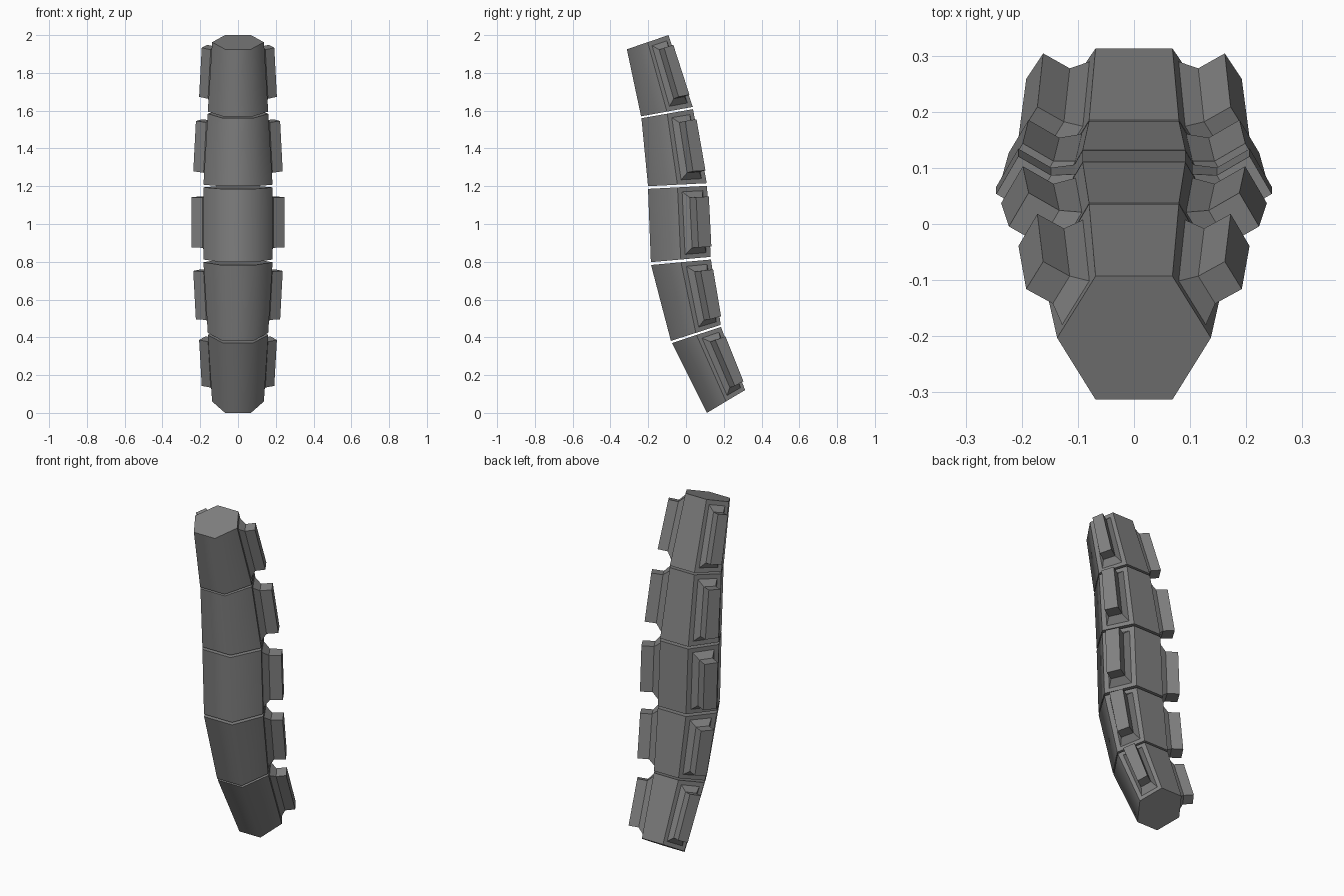
import bpy, bmesh, math
from mathutils import Vector

cube = bpy.data.objects.get("Cube")
if cube:
    bpy.data.objects.remove(cube, do_unlink=True)

grey = bpy.data.materials.new("dull_grey")
grey.use_nodes = True
colour = (0.22, 0.22, 0.22, 1)
grey.diffuse_color = colour
grey.node_tree.nodes["Principled BSDF"].inputs["Base Color"].default_value = colour

# Each segment: (front y, front z, back y, back z, half width) at its bottom and top
SEGMENTS = [
    ((0.111, 0.0, 0.313, 0.121, 0.137), (-0.074, 0.370, 0.185, 0.455, 0.160)),
    ((-0.080, 0.381, 0.184, 0.466, 0.160), (-0.185, 0.783, 0.132, 0.812, 0.183)),
    ((-0.186, 0.798, 0.131, 0.826, 0.183), (-0.201, 1.186, 0.111, 1.202, 0.183)),
    ((-0.201, 1.200, 0.110, 1.216, 0.183), (-0.236, 1.560, 0.037, 1.608, 0.160)),
    ((-0.238, 1.570, 0.036, 1.620, 0.160), (-0.313, 1.925, -0.093, 2.0, 0.137)),
]


def hexagon(bm, ring):
    """Six corners, starting at the front on the left and going round."""
    fy, fz, by, bz, w = ring
    front, back = Vector((0, fy, fz)), Vector((0, by, bz))
    mid, side, half = (front + back) / 2, Vector((w, 0, 0)), Vector((w / 2, 0, 0))
    corners = [front + half, mid + side, back + half,
               back - half, mid - side, front - half]
    return [bm.verts.new(c) for c in corners]


def inset_ring(corners, normal, width, length, lift):
    """Shrink a four-cornered panel about its middle and lift it outward."""
    a, b, c, d = corners

    def point(u, v):
        return a.lerp(b, u).lerp(d.lerp(c, u), v) + normal * lift

    u0, v0 = (1 - width) / 2, (1 - length) / 2
    return [point(u0, v0), point(1 - u0, v0), point(1 - u0, 1 - v0), point(u0, 1 - v0)]


def bridge(bm, lower, upper):
    n = len(lower)
    return [bm.faces.new((lower[i], lower[(i + 1) % n], upper[(i + 1) % n], upper[i]))
            for i in range(n)]


def raise_fin(bm, face, size):
    """Add a sloped plinth and a straight fin to a panel."""
    face.normal_update()
    normal = face.normal.copy()
    corners = [v.co.copy() for v in face.verts]
    outer = list(face.verts)
    bm.faces.remove(face)
    steps = [(0.70, 0.87, 0), (0.43, 0.70, 0.19), (0.43, 0.70, 0.56)]
    for width, length, lift in steps:
        ring = [bm.verts.new(p) for p in
                inset_ring(corners, normal, width, length, lift * size)]
        bridge(bm, outer, ring)
        outer = ring
    bm.faces.new(outer)


def build_segment(name, bottom, top):
    bm = bmesh.new()
    low, high = hexagon(bm, bottom), hexagon(bm, top)
    walls = bridge(bm, low, high)
    bm.faces.new(list(reversed(low)))
    bm.faces.new(high)
    # Rounded shading across the three front walls only
    rounded = [walls[0], walls[4], walls[5]]
    for f in rounded:
        f.smooth = True
    for e in bm.edges:
        e.smooth = all(f in rounded for f in e.link_faces)
    # Fins on the two slanted back walls
    size = (bottom[4] + top[4]) / 2
    for wall in (walls[1], walls[3]):
        raise_fin(bm, wall, size)
    bmesh.ops.recalc_face_normals(bm, faces=bm.faces)
    mesh = bpy.data.meshes.new(name)
    bm.to_mesh(mesh)
    bm.free()
    mesh.materials.append(grey)
    bpy.context.collection.objects.link(bpy.data.objects.new(name, mesh))


for number, (bottom, top) in enumerate(SEGMENTS, 1):
    build_segment(f"segment_{number}", bottom, top)
